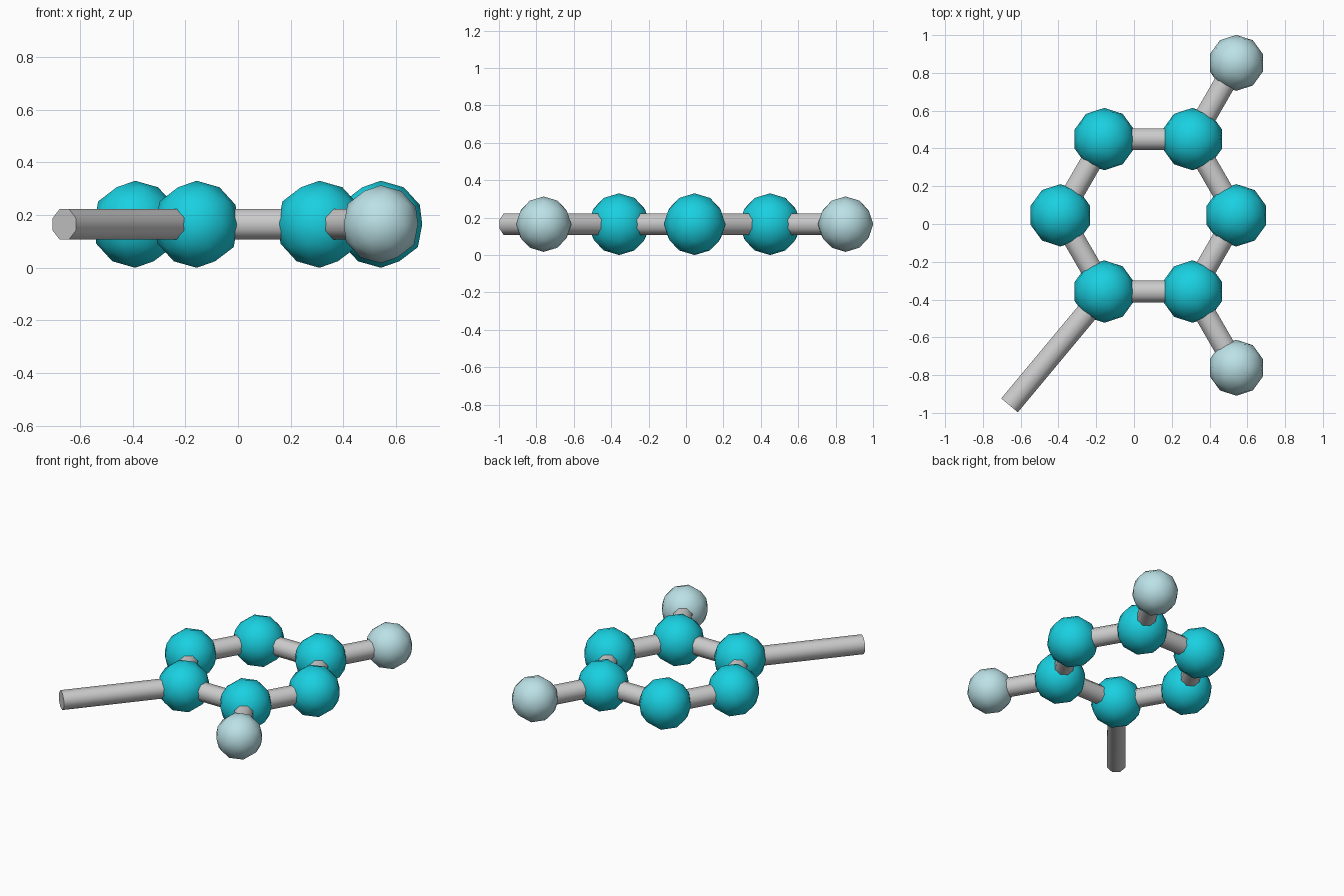
import bpy, bmesh
from math import cos, sin, pi, atan2, radians
from mathutils import Matrix, Vector

if "Cube" in bpy.data.objects:
    bpy.data.objects.remove(bpy.data.objects["Cube"])

CENTRE = Vector((0.076, 0.046, 0.165))
RING_R = 0.466
BOND_R = 0.062


def material(name, rgb):
    m = bpy.data.materials.new(name)
    m.diffuse_color = (*rgb, 1)
    m.use_nodes = True
    m.node_tree.nodes["Principled BSDF"].inputs["Base Color"].default_value = m.diffuse_color
    return m


def finish(bm, name, angle, mat=None):
    me = bpy.data.meshes.new(name)
    bm.to_mesh(me)
    bm.free()
    ob = bpy.data.objects.new(name, me)
    bpy.context.collection.objects.link(ob)
    if mat:
        me.materials.append(mat)
    bpy.ops.object.select_all(action='DESELECT')
    ob.select_set(True)
    bpy.context.view_layer.objects.active = ob
    bpy.ops.object.shade_smooth_by_angle(angle=radians(angle))
    return ob


def atom(name, pos, radius, mat):
    bm = bmesh.new()
    bmesh.ops.create_icosphere(bm, subdivisions=2, radius=radius,
                               matrix=Matrix.Translation(pos))
    return finish(bm, name, 60, mat)


def bond(name, a, b):
    # eight-sided horizontal rod between two points, flat side up
    d = b - a
    m = (Matrix.Translation((a + b) / 2)
         @ Matrix.Rotation(atan2(d.y, d.x), 4, 'Z')
         @ Matrix.Rotation(pi / 2, 4, 'Y')
         @ Matrix.Rotation(pi / 8, 4, 'Z'))
    bm = bmesh.new()
    bmesh.ops.create_cone(bm, cap_ends=True, segments=8, radius1=BOND_R,
                          radius2=BOND_R, depth=d.length, matrix=m)
    return finish(bm, name, 60)


def on_circle(radius, k):
    a = k * pi / 3
    return CENTRE + Vector((radius * cos(a), radius * sin(a), 0))


cyan = material("cyan", (0.01, 0.63, 0.75))
pale = material("pale_blue", (0.50, 0.76, 0.80))

# Six-membered ring with its bonds
ring = [on_circle(RING_R, k) for k in range(6)]
for k in range(6):
    atom(f"ring_atom_{k}", ring[k], 0.165, cyan)
    bond(f"ring_bond_{k}", ring[k], ring[(k + 1) % 6])

# Pale side atoms with their bonds
for k in (1, 5):
    tip = on_circle(2 * RING_R, k)
    atom(f"side_atom_{k}", tip, 0.148, pale)
    bond(f"side_bond_{k}", ring[k], tip)

# Long open-ended bond
bond("open_bond", ring[4], Vector((-0.659, -0.960, CENTRE.z)))
